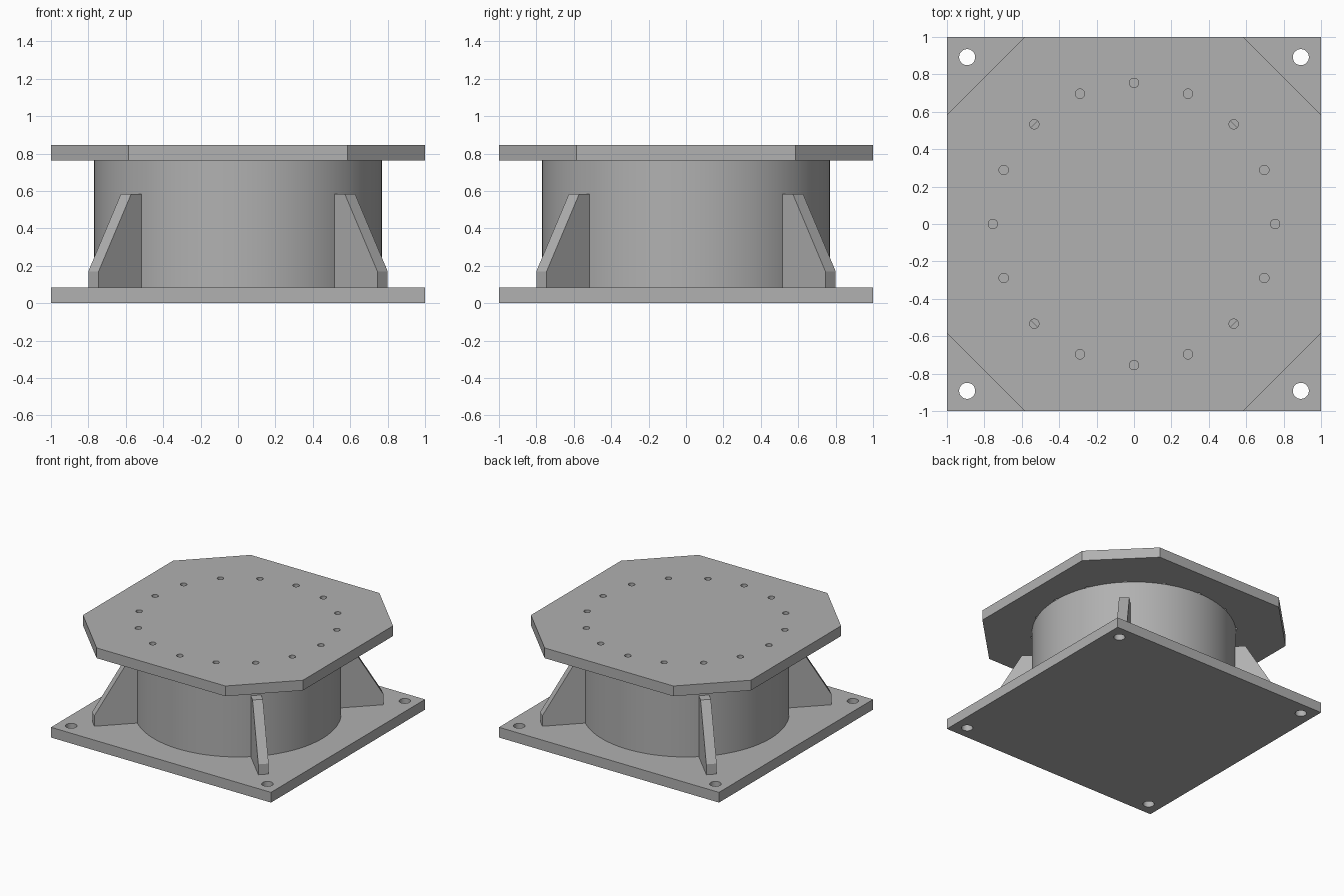
import bpy, bmesh
from math import cos, sin, pi
from mathutils import Matrix

if "Cube" in bpy.data.objects:
    bpy.data.objects.remove(bpy.data.objects["Cube"])

# Mid-dark grey shared by all parts
steel = bpy.data.materials.new("dark_grey")
steel.diffuse_color = (0.44, 0.44, 0.44, 1)
steel.use_nodes = True
steel.node_tree.nodes["Principled BSDF"].inputs["Base Color"].default_value = steel.diffuse_color


def ring(cx, cy, r, n=32):
    return [(cx + r * cos(2 * pi * i / n), cy + r * sin(2 * pi * i / n)) for i in range(n)]


def smooth_by_angle(ob):
    bpy.ops.object.select_all(action='DESELECT')
    ob.select_set(True)
    bpy.context.view_layer.objects.active = ob
    bpy.ops.object.shade_smooth_by_angle(angle=0.52)


def add_object(name, me):
    me.materials.clear()
    me.materials.append(steel)
    ob = bpy.data.objects.new(name, me)
    bpy.context.collection.objects.link(ob)
    return ob


def plate(name, outline, holes, z0, z1):
    """Flat plate from a filled 2D outline with holes, extruded in z."""
    cu = bpy.data.curves.new(name + "_outline", 'CURVE')
    cu.dimensions = '2D'
    cu.fill_mode = 'BOTH'
    cu.extrude = (z1 - z0) / 2
    for loop in [outline] + holes:
        sp = cu.splines.new('POLY')
        sp.points.add(len(loop) - 1)
        for p, (x, y) in zip(sp.points, loop):
            p.co = (x, y, 0, 1)
        sp.use_cyclic_u = True
    tmp = bpy.data.objects.new(name + "_tmp", cu)
    bpy.context.collection.objects.link(tmp)
    bpy.context.view_layer.update()
    dg = bpy.context.evaluated_depsgraph_get()
    me = bpy.data.meshes.new_from_object(tmp.evaluated_get(dg))
    bpy.data.objects.remove(tmp)
    me.name = name
    me.transform(Matrix.Translation((0, 0, (z0 + z1) / 2)))
    bm = bmesh.new()
    bm.from_mesh(me)
    bmesh.ops.remove_doubles(bm, verts=bm.verts, dist=1e-5)
    bmesh.ops.recalc_face_normals(bm, faces=bm.faces)
    bm.to_mesh(me)
    bm.free()
    smooth_by_angle(add_object(name, me))


# Square base plate with four anchor holes
plate("base_plate", [(-1, -1), (1, -1), (1, 1), (-1, 1)],
      [ring(sx * 0.892, sy * 0.892, 0.043) for sx in (-1, 1) for sy in (-1, 1)],
      0, 0.084)

# Octagonal top plate with a circle of sixteen bolt holes
c = 0.585
plate("top_plate",
      [(-c, -1), (c, -1), (1, -c), (1, c), (c, 1), (-c, 1), (-1, c), (-1, -c)],
      [ring(0.754 * cos(i * pi / 8), 0.754 * sin(i * pi / 8), 0.025, 24) for i in range(16)],
      0.763, 0.847)

# Round open-ended drum between the plates
bpy.ops.mesh.primitive_cylinder_add(vertices=128, radius=0.769, depth=0.679,
                                    end_fill_type='NOTHING',
                                    location=(0, 0, 0.4235))
drum = bpy.context.object
drum.name = "drum"
drum.data.materials.append(steel)
smooth_by_angle(drum)

# Four diagonal gussets: radial profile (r, z), extruded to thickness
profile = [(0.754, 0.084), (1.093, 0.084), (1.093, 0.17), (0.846, 0.585), (0.754, 0.585)]
half = 0.039
for k in range(4):
    bm = bmesh.new()
    face = bm.faces.new([bm.verts.new((r, -half, z)) for r, z in profile])
    ext = bmesh.ops.extrude_face_region(bm, geom=[face])
    bmesh.ops.translate(bm, vec=(0, 2 * half, 0),
                        verts=[v for v in ext["geom"] if isinstance(v, bmesh.types.BMVert)])
    bmesh.ops.recalc_face_normals(bm, faces=bm.faces)
    bm.transform(Matrix.Rotation(pi / 4 + k * pi / 2, 4, 'Z'))
    me = bpy.data.meshes.new(f"gusset_{k + 1}")
    bm.to_mesh(me)
    bm.free()
    add_object(me.name, me)
